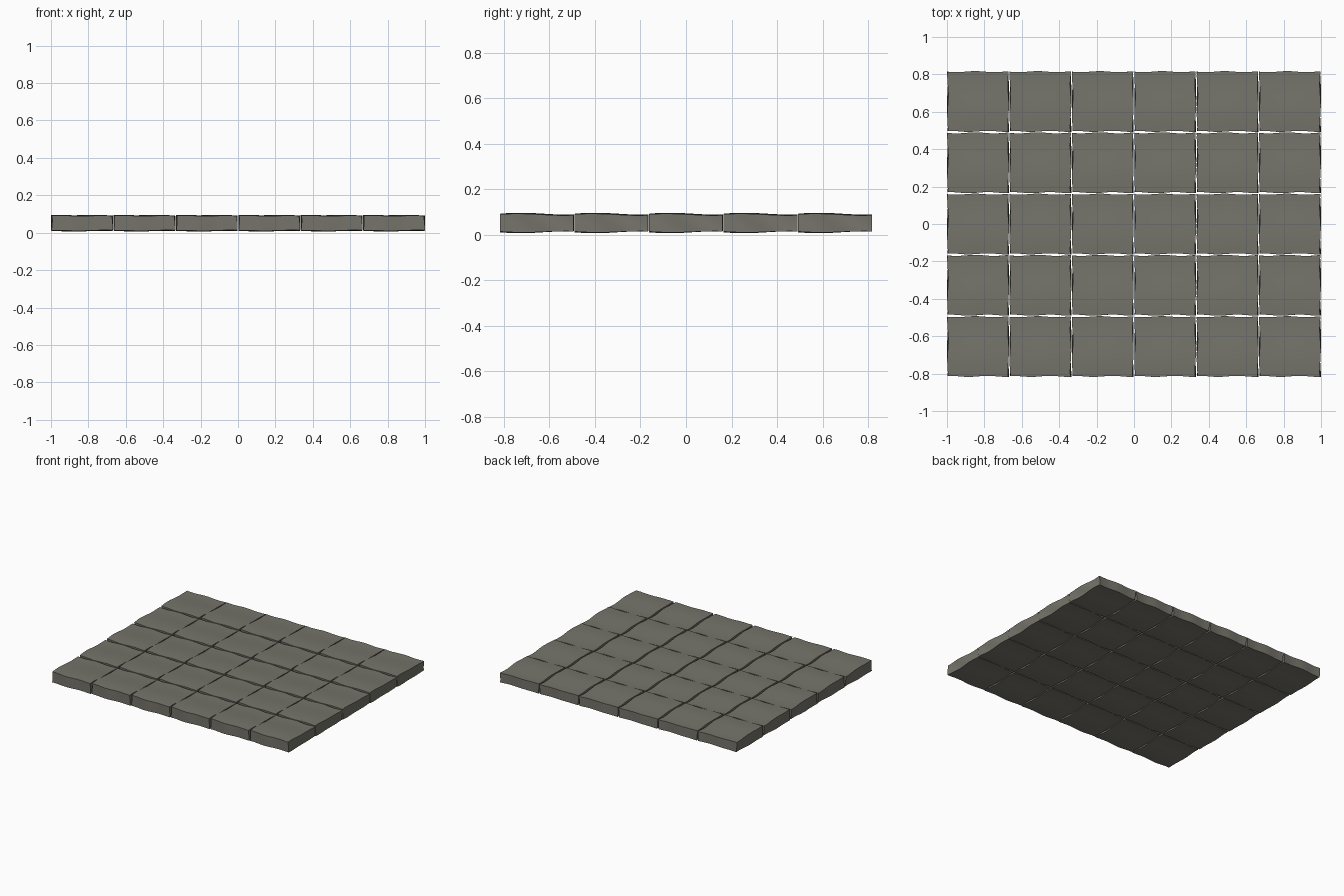
import bpy, bmesh, math

if "Cube" in bpy.data.objects:
    bpy.data.objects.remove(bpy.data.objects["Cube"])

COLS, ROWS = 6, 5
PITCH_X, PITCH_Y = 0.3335, 0.3275
W, D = 0.324, 0.319

stone = bpy.data.materials.new("grey_stone")
stone.diffuse_color = (0.178, 0.174, 0.145, 1)
stone.use_nodes = True
stone.node_tree.nodes["Principled BSDF"].inputs["Base Color"].default_value = stone.diffuse_color

# One worn paving stone: a subdivided block with gently wavy faces
bm = bmesh.new()
bmesh.ops.create_cube(bm, size=1)
bmesh.ops.subdivide_edges(bm, edges=bm.edges[:], cuts=10, use_grid_fill=True)
sharp = [e for e in bm.edges if e.calc_face_angle(0) > 0.6]
for f in bm.faces:
    f.smooth = True
for e in sharp:
    e.smooth = False
for v in bm.verts:
    u, w, h = v.co
    # sides wander a little in plan
    x = u * W + 0.003 * math.sin(9 * w + 1.5 * u + 3 * h)
    y = w * D + 0.003 * math.sin(10 * u + 1.0 + 2 * w)
    # top and bottom swell towards the front of the stone and thin at its ends
    swell = math.cos((w + 0.22) * 5.2) * (0.8 + 0.2 * math.cos(4 * u))
    ripple = math.sin(8 * u + 2.5 * w)
    z = 0.051 + h * 0.078 + (2 * h) * 0.0045 * swell + 0.0015 * ripple - 0.004 * u * h
    v.co = (x, y, z)
mesh = bpy.data.meshes.new("paving_stone")
bm.to_mesh(mesh)
bm.free()
mesh.materials.append(stone)

# Lay the stones in a grid with narrow open joints
for r in range(ROWS):
    for c in range(COLS):
        ob = bpy.data.objects.new(f"paving_stone_{r + 1}_{c + 1}", mesh)
        ob.location = ((c - (COLS - 1) / 2) * PITCH_X, (r - (ROWS - 1) / 2) * PITCH_Y, 0)
        bpy.context.collection.objects.link(ob)
